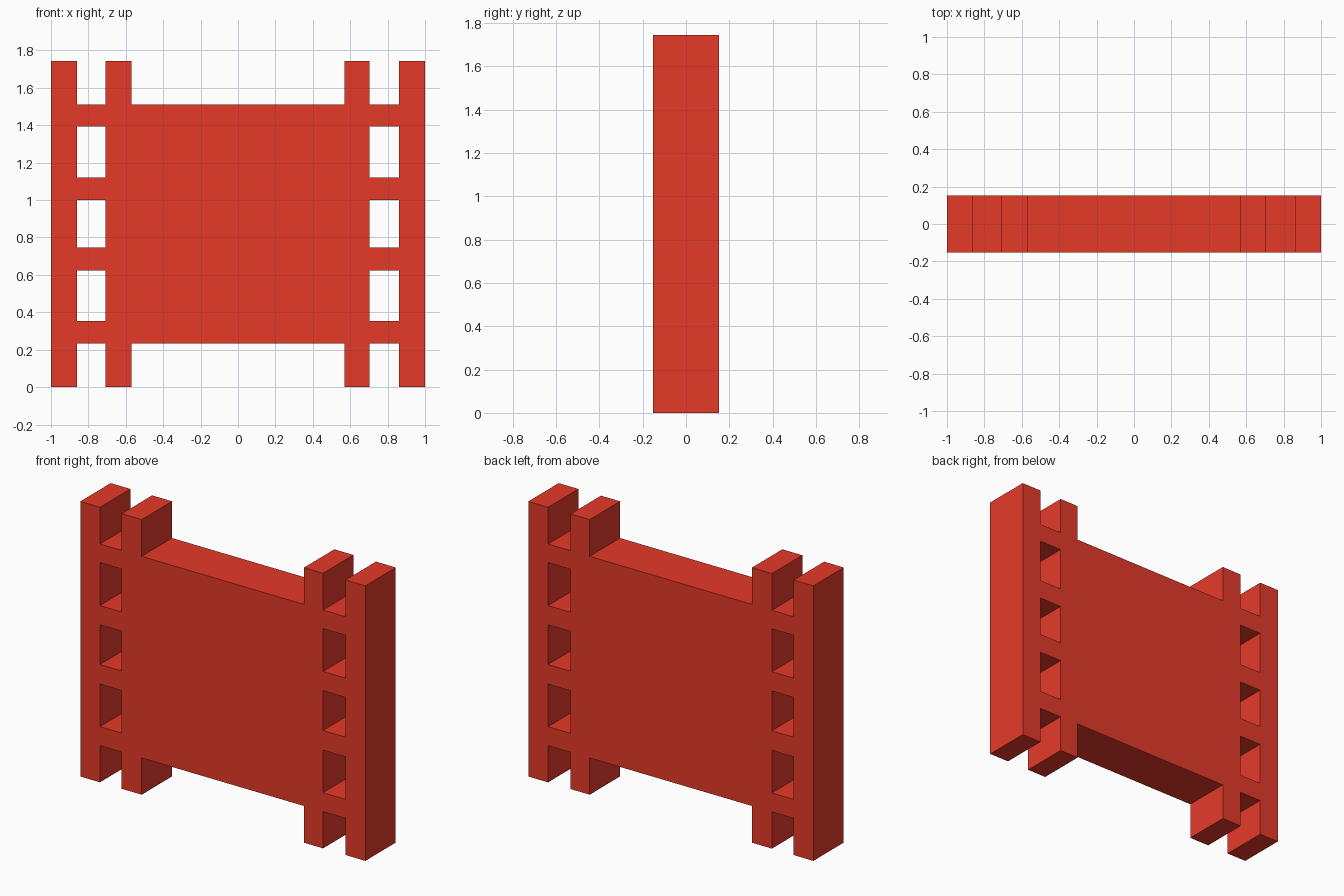
import bpy
import bmesh

if "Cube" in bpy.data.objects:
    bpy.data.objects.remove(bpy.data.objects["Cube"])

HALF_DEPTH = 0.152

# Grid lines of the front outline: posts and gaps across, rungs and openings up
XS = [-1.0, -0.862, -0.709, -0.569, 0.569, 0.703, 0.861, 1.0]
ZS = [0.0, 0.233, 0.353, 0.623, 0.747, 0.999, 1.121, 1.393, 1.511, 1.744]
POST_COLUMNS = {0, 2, 4, 6}      # outer and inner uprights
PANEL_COLUMN = 3                 # wide centre panel
RUNG_ROWS = {1, 3, 5, 7}         # small bridges between the uprights


def is_solid(col, row):
    if col in POST_COLUMNS:
        return True
    if col == PANEL_COLUMN:
        return 1 <= row <= 7
    return row in RUNG_ROWS


red = bpy.data.materials.new("red")
red.diffuse_color = (0.79, 0.042, 0.022, 1.0)
red.use_nodes = True
red.node_tree.nodes["Principled BSDF"].inputs["Base Color"].default_value = red.diffuse_color

# Slotted panel: fill the solid cells, then extrude through the depth
bm = bmesh.new()
verts = [[bm.verts.new((x, -HALF_DEPTH, z)) for z in ZS] for x in XS]
for c in range(len(XS) - 1):
    for r in range(len(ZS) - 1):
        if is_solid(c, r):
            bm.faces.new((verts[c][r], verts[c + 1][r],
                          verts[c + 1][r + 1], verts[c][r + 1]))
result = bmesh.ops.extrude_face_region(bm, geom=bm.faces[:], use_keep_orig=True)
moved = [g for g in result["geom"] if isinstance(g, bmesh.types.BMVert)]
bmesh.ops.translate(bm, verts=moved, vec=(0, 2 * HALF_DEPTH, 0))
bmesh.ops.recalc_face_normals(bm, faces=bm.faces[:])

mesh = bpy.data.meshes.new("slotted_panel")
bm.to_mesh(mesh)
bm.free()
mesh.materials.append(red)
panel = bpy.data.objects.new("slotted_panel", mesh)
bpy.context.collection.objects.link(panel)
